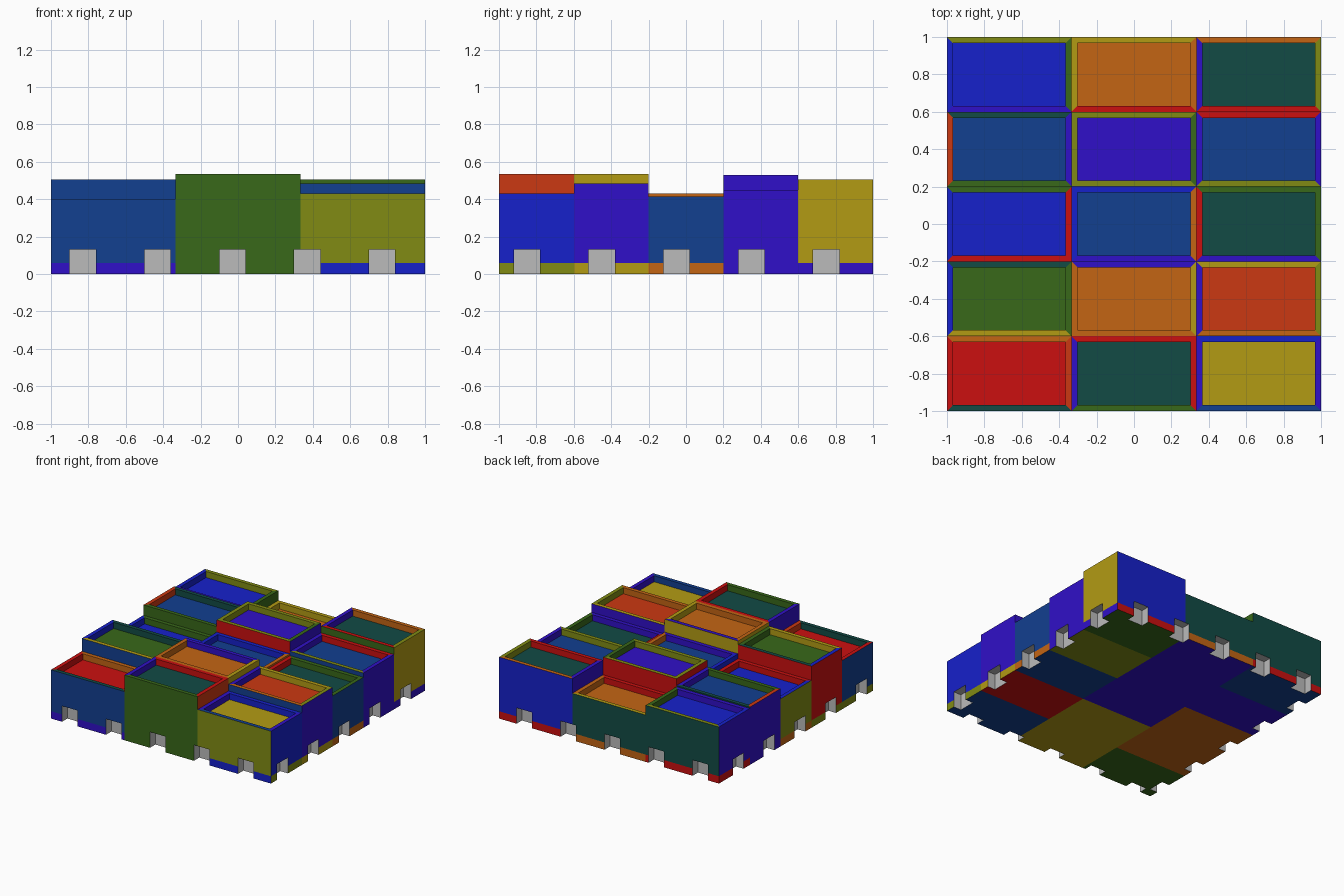
import bpy, bmesh

if "Cube" in bpy.data.objects:
    bpy.data.objects.remove(bpy.data.objects["Cube"])

# Palette, one letter per colour
PALETTE = {
    "R": (0.60, 0.005, 0.005), "V": (0.60, 0.04, 0.006), "O": (0.55, 0.13, 0.007),
    "Y": (0.45, 0.33, 0.007), "L": (0.22, 0.26, 0.007), "G": (0.04, 0.14, 0.01),
    "T": (0.006, 0.07, 0.06), "N": (0.006, 0.05, 0.28), "B": (0.008, 0.015, 0.60),
    "P": (0.03, 0.005, 0.58),
}


def material(name, rgb):
    m = bpy.data.materials.new(name)
    m.diffuse_color = (*rgb, 1)
    m.use_nodes = True
    m.node_tree.nodes["Principled BSDF"].inputs["Base Color"].default_value = m.diffuse_color
    return m


# Slot 0 is grey so the notch cuts stay grey
MATS = [material("grey", (0.5, 0.5, 0.5))]
MATS += [material("colour_" + k, c) for k, c in PALETTE.items()]
SLOT = {k: i + 1 for i, k in enumerate(PALETTE)}

COL_W, ROW_D = 2 / 3, 0.4
PLINTH, RIM, RECESS = 0.06, 0.032, 0.05


def notch_cutter():
    """Cubes straddling the bottom edges on all four sides."""
    spots = []
    for i in range(5):
        for s in (-1, 1):
            spots.append((-0.83 + 0.4 * i, s))
            spots.append((s, -0.85 + 0.4 * i))
    bm = bmesh.new()
    for x, y in spots:
        cube = bmesh.ops.create_cube(bm, size=0.14)["verts"]
        bmesh.ops.translate(bm, verts=cube, vec=(x, y, 0.06))
    me = bpy.data.meshes.new("notch_cutter")
    bm.to_mesh(me)
    ob = bpy.data.objects.new("notch_cutter", me)
    ob.data.materials.append(MATS[0])
    ob.hide_render = True
    ob.display_type = 'WIRE'
    bpy.context.collection.objects.link(ob)
    return ob


def block(name, col, row, height, code, cutter):
    """Box with a plinth band and a recessed tray top.
    code: underside, plinth x4, walls x4, rim x4, tray floor (order S E N W)."""
    bm = bmesh.new()
    x0, y0 = -1 + col * COL_W, -1 + row * ROW_D
    x1, y1 = x0 + COL_W, y0 + ROW_D

    def ring(inset, z):
        a, b, c, d = x0 + inset, y0 + inset, x1 - inset, y1 - inset
        return [bm.verts.new((x, y, z)) for x, y in ((a, b), (c, b), (c, d), (a, d))]

    rings = [ring(0, 0), ring(0, PLINTH), ring(0, height),
             ring(RIM, height), ring(RIM, height - RECESS)]
    under, floor = code[0], code[13]
    bands = [code[1:5], code[5:9], code[9:13], code[9:13]]
    bm.faces.new(rings[0][::-1]).material_index = SLOT[under]
    for lower, upper, colours in zip(rings, rings[1:], bands):
        for i in range(4):
            j = (i + 1) % 4
            f = bm.faces.new((lower[i], lower[j], upper[j], upper[i]))
            f.material_index = SLOT[colours[i]]
    bm.faces.new(rings[-1]).material_index = SLOT[floor]
    me = bpy.data.meshes.new(name)
    bm.to_mesh(me)
    ob = bpy.data.objects.new(name, me)
    for m in MATS:
        me.materials.append(m)
    bpy.context.collection.objects.link(ob)
    # Notches along the outside bottom edges
    if col != 1 or row in (0, 4):
        mod = ob.modifiers.new("notches", 'BOOLEAN')
        mod.operation, mod.solver, mod.object = 'DIFFERENCE', 'EXACT', cutter


# Front row first, each row left to right: height and face colours
BLOCKS = [
    [(0.40, "GPPPL" "NVRN" "TVOR" "R"), (0.535, "YGGGG" "GVYP" "GRRP" "T"),
     (0.43, "NBLBB" "LBPP" "NPBP" "Y")],
    [(0.505, "OLLLL" "NGRR" "YGTB" "G"), (0.535, "YYYYY" "OYYY" "OYPO" "O"),
     (0.485, "RYYYY" "NPPP" "OLYP" "V")],
    [(0.39, "OOOOO" "RRGL" "RRGB" "B"), (0.43, "PPPPP" "POBB" "POBB" "N"),
     (0.415, "NOOOO" "PNGR" "PGGR" "T")],
    [(0.475, "PPPPP" "GPTP" "GPTV" "N"), (0.53, "PPPPP" "RPRR" "LGLL" "P"),
     (0.45, "LPPPP" "NPRP" "LPRP" "N")],
    [(0.465, "NRRRR" "PGTP" "PGLB" "B"), (0.385, "PROOO" "ROTY" "ROYY" "O"),
     (0.505, "GPPRP" "GYBP" "RLOP" "T")],
]

cutter = notch_cutter()
for r, line in enumerate(BLOCKS):
    for c, (h, code) in enumerate(line):
        block(f"block_row{r + 1}_column{c + 1}", c, r, h, code, cutter)
